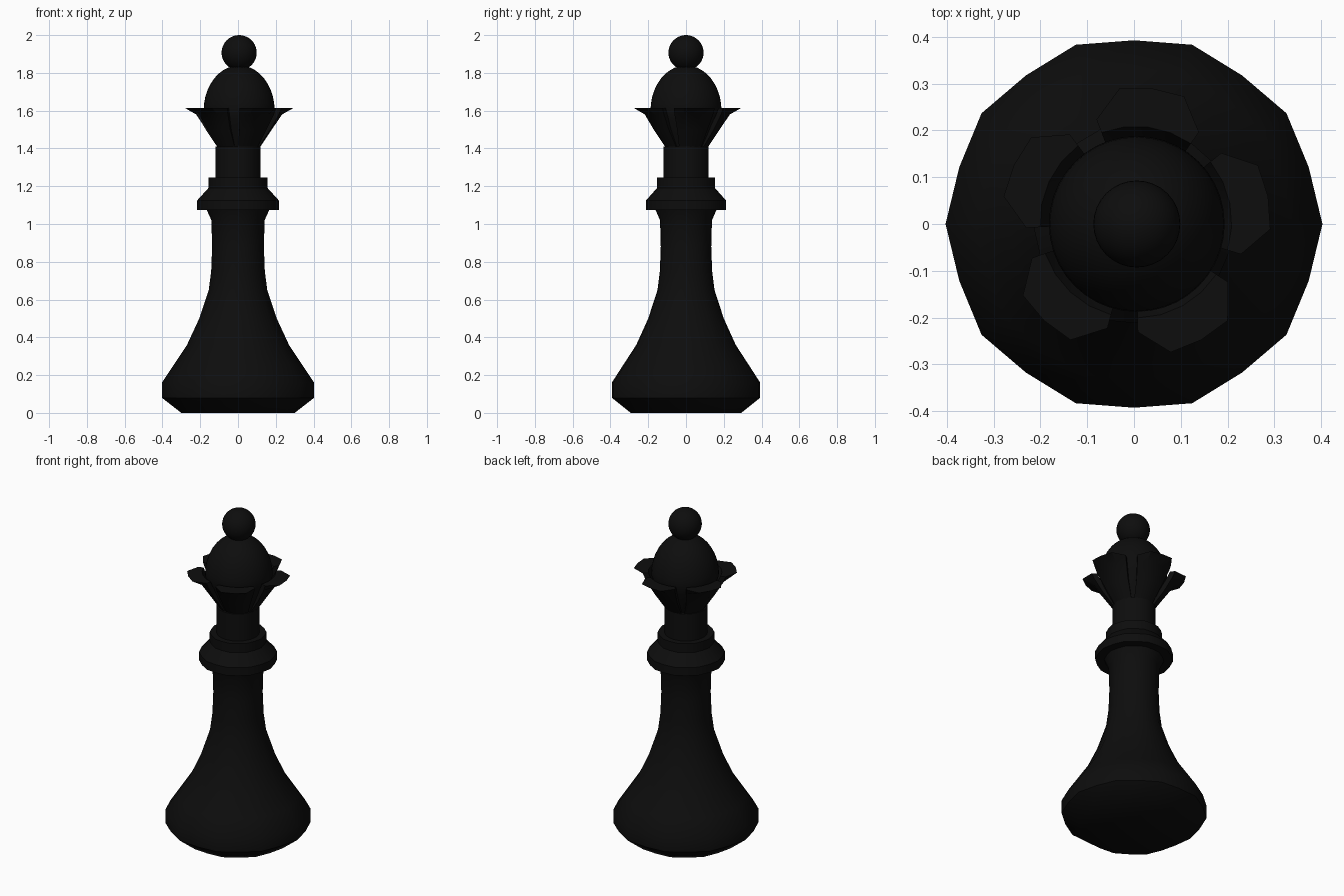
import bpy
import bmesh
from math import sin, cos, radians, pi

cube = bpy.data.objects.get("Cube")
if cube:
    bpy.data.objects.remove(cube, do_unlink=True)

black = bpy.data.materials.new("Piece Black")
black.use_nodes = True
black.diffuse_color = (0.004, 0.004, 0.004, 1)
black.node_tree.nodes["Principled BSDF"].inputs["Base Color"].default_value = (0.004, 0.004, 0.004, 1)


def finish(name, bm, angle, location=(0, 0, 0)):
    bmesh.ops.recalc_face_normals(bm, faces=bm.faces)
    mesh = bpy.data.meshes.new(name)
    bm.to_mesh(mesh)
    bm.free()
    mesh.materials.append(black)
    obj = bpy.data.objects.new(name, mesh)
    bpy.context.collection.objects.link(obj)
    obj.location = location
    bpy.ops.object.select_all(action="DESELECT")
    obj.select_set(True)
    bpy.context.view_layer.objects.active = obj
    bpy.ops.object.shade_smooth_by_angle(angle=radians(angle))
    return obj


def lathe(name, profile, sides, angle=40, flat=1.0, location=(0, 0, 0)):
    """Turn (radius, z) points; flat scales every second column inward."""
    bm = bmesh.new()
    rings = []
    for r, z in profile:
        ring = []
        for i in range(sides):
            a = 2 * pi * i / sides
            k = r * (flat if i % 2 else 1)
            ring.append(bm.verts.new((k * cos(a), k * sin(a), z)))
        rings.append(ring)
    for low, high in zip(rings, rings[1:]):
        for i in range(sides):
            j = (i + 1) % sides
            bm.faces.new((low[i], low[j], high[j], high[i]))
    bm.faces.new(rings[0])
    bm.faces.new(rings[-1])
    return finish(name, bm, angle, location)


# Flared base and column
lathe("base_and_column", [
    (0.30, 0), (0.403, 0.08), (0.403, 0.16), (0.34, 0.255), (0.27, 0.36),
    (0.205, 0.50), (0.155, 0.65), (0.142, 0.75), (0.137, 0.88),
    (0.141, 1.02), (0.168, 1.08)], 20, flat=0.975)

# Collar and neck
lathe("collar", [(0.216, 1.075), (0.216, 1.125), (0.157, 1.19), (0.157, 1.245)],
      20, flat=0.98)
lathe("neck", [(0.12, 1.22), (0.12, 1.41)], 20)

# Egg shaped head, lower half tapering to the neck
head = [(0.10, 1.40), (0.14, 1.48), (0.173, 1.55)]
head += [(0.188 * cos(t), 1.60 + 0.24 * sin(t))
         for t in (radians(9 * i) for i in range(10))]
head[-1] = (0.01, 1.84)
lathe("head", head, 40, location=(0.006, 0, 0))

# Finial ball
bm = bmesh.new()
bmesh.ops.create_uvsphere(bm, u_segments=32, v_segments=20, radius=0.093)
finish("finial", bm, 60, (0.006, 0, 1.907))

# Crown petals: rows of inner radius, outer radius, corner radius, height, half angle
rows = [(0.075, 0.112, 0.112, 1.405, 32),
        (0.145, 0.175, 0.175, 1.50, 28),
        (0.190, 0.230, 0.222, 1.58, 28),
        (0.205, 0.288, 0.235, 1.613, 28)]
steps = (-1, -0.5, 0, 0.5, 1)
for n in range(5):
    bm = bmesh.new()
    loops = []
    for inner, outer, corner, z, half in rows:
        points = [(corner if abs(s) == 1 else outer, s) for s in steps]
        points += [(inner, s) for s in reversed(steps)]
        loop = []
        for r, s in points:
            a = radians(11 + 72 * n + s * half)
            loop.append(bm.verts.new((r * cos(a), r * sin(a), z)))
        loops.append(loop)
    for low, high in zip(loops, loops[1:]):
        for i in range(len(low)):
            j = (i + 1) % len(low)
            bm.faces.new((low[i], low[j], high[j], high[i]))
    bm.faces.new(loops[0])
    bm.faces.new(loops[-1])
    finish(f"crown_petal_{n + 1}", bm, 30, (0.004, 0.004, 0))
